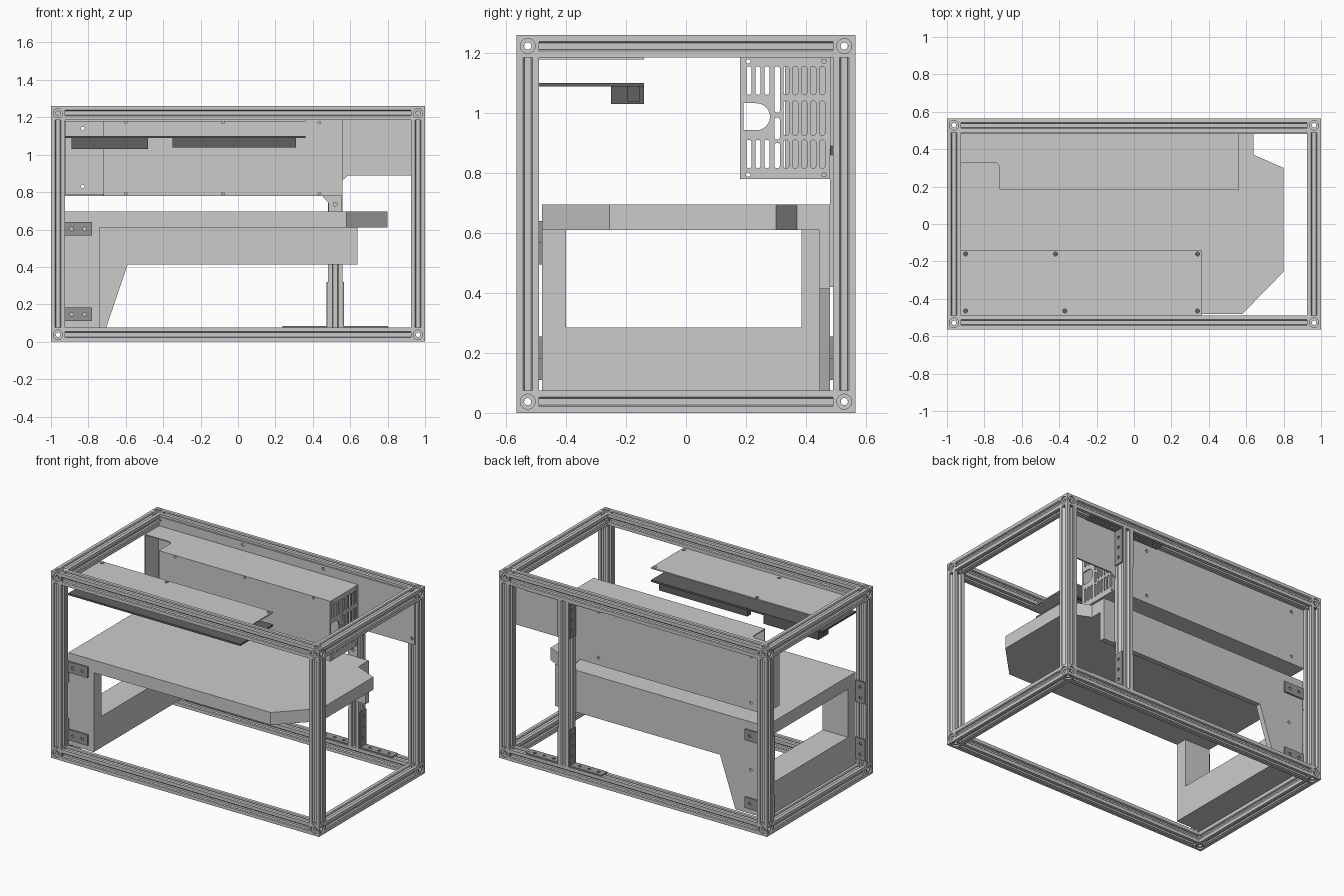
import bpy, bmesh
from math import sin, cos, pi
from mathutils import Vector

if "Cube" in bpy.data.objects:
    bpy.data.objects.remove(bpy.data.objects["Cube"])

def material(name, g):
    m = bpy.data.materials.new(name)
    m.diffuse_color = (g, g, g, 1)
    m.use_nodes = True
    m.node_tree.nodes["Principled BSDF"].inputs["Base Color"].default_value = m.diffuse_color
    return m

DARK = material("dark_grey", 0.12)
METAL = material("bracket_grey", 0.3)

# ---- helpers: 2D outline with holes, extruded along an axis ----
def arc(u, v, r, a0, a1, n):
    return [(u + r * cos(a0 + (a1 - a0) * i / n), v + r * sin(a0 + (a1 - a0) * i / n)) for i in range(n + 1)]

def circ(u, v, r, n=20):
    return arc(u, v, r, 0, 2 * pi, n)[:-1]

def slot(u, v0, v1, r=0.009):
    return arc(u, v1 - r, r, 0, pi, 8) + arc(u, v0 + r, r, pi, 2 * pi, 8)

def rect(u0, u1, v0, v1):
    return [(u0, v0), (u1, v0), (u1, v1), (u0, v1)]

def plate(name, axis, lo, hi, outline, holes=(), mat=None):
    cu = bpy.data.curves.new(name, 'CURVE')
    cu.dimensions, cu.fill_mode, cu.extrude = '2D', 'BOTH', (hi - lo) / 2
    for pts in [outline, *holes]:
        sp = cu.splines.new('POLY')
        sp.points.add(len(pts) - 1)
        for p, (u, v) in zip(sp.points, pts):
            p.co = (u, v, 0, 1)
        sp.use_cyclic_u = True
    tmp = bpy.data.objects.new(name + "_curve", cu)
    bpy.context.collection.objects.link(tmp)
    dg = bpy.context.evaluated_depsgraph_get()
    me = bpy.data.meshes.new_from_object(tmp.evaluated_get(dg))
    bpy.data.objects.remove(tmp)
    bm = bmesh.new()
    bm.from_mesh(me)
    bmesh.ops.remove_doubles(bm, verts=bm.verts, dist=1e-5)
    for vt in bm.verts:
        u, v, w = vt.co
        w += (lo + hi) / 2
        vt.co = {'x': (w, u, v), 'y': (u, w, v), 'z': (u, v, w)}[axis]
    bmesh.ops.recalc_face_normals(bm, faces=bm.faces)
    bm.to_mesh(me)
    bm.free()
    for p in me.polygons:
        p.use_smooth = False
    me.materials.clear()
    if mat:
        me.materials.append(mat)
    ob = bpy.data.objects.new(name, me)
    bpy.context.collection.objects.link(ob)
    return ob

# ---- slotted frame bars ----
X, Y, Z, H = 1.0, 0.565, 1.26, 0.0375
SIDE = [(H, -H), (H, -.016), (.032, -.011), (.03, -.011), (.03, -.02), (.024, -.02), (.015, -.011),
        (.015, .011), (.024, .02), (.03, .02), (.03, .011), (.032, .011), (H, .016)]

def bar(name, axis, lo, hi, u, v):
    pts, ring = SIDE, []
    for _ in range(4):
        ring += [(a + u, b + v) for a, b in pts]
        pts = [(-b, a) for a, b in pts]
    plate(name, axis, lo, hi, ring, [circ(u, v, .012, 16)])

T = 2 * H
zs = {"bottom": H, "top": Z - H}
ys = {"front": H - Y, "back": Y - H}
xs = {"left": H - X, "right": X - H}
for yn, y in ys.items():
    for zn, z in zs.items():
        bar(f"{yn}_{zn}_bar", 'x', T - X, X - T, y, z)
    for xn, x in xs.items():
        bar(f"{yn}_{xn}_post", 'z', T, Z - T, x, y)
for xn, x in xs.items():
    for zn, z in zs.items():
        bar(f"{xn}_{zn}_bar", 'y', T - Y, Y - T, x, z)
bar("back_middle_post", 'z', T, Z - T, .52, Y - H)

# ---- corner cubes with counterbored holes, one mesh shared ----
bpy.ops.mesh.primitive_cube_add(size=T)
cube = bpy.context.object
cutters = []
for ax, rot in enumerate([(0, pi / 2, 0), (pi / 2, 0, 0), (0, 0, 0)]):
    for r, d, off in [(.012, .1, 0), (.025, .02, H), (.025, .02, -H)]:
        loc = [0, 0, 0]
        loc[ax] = off
        bpy.ops.mesh.primitive_cylinder_add(vertices=24, radius=r, depth=d, location=loc, rotation=rot)
        c = bpy.context.object
        c.hide_render = True
        cutters.append(c)
        m = cube.modifiers.new("bore", 'BOOLEAN')
        m.operation, m.object, m.solver = 'DIFFERENCE', c, 'EXACT'
corner = bpy.data.meshes.new_from_object(cube.evaluated_get(bpy.context.evaluated_depsgraph_get()))
for o in cutters + [cube]:
    bpy.data.objects.remove(o)
for xn, x in xs.items():
    for yn, y in ys.items():
        for zn, z in zs.items():
            ob = bpy.data.objects.new(f"corner_{xn}_{yn}_{zn}", corner)
            ob.location = (x, y, z)
            bpy.context.collection.objects.link(ob)

# ---- angle brackets on the middle post ----
for s in (-1, 1):
    e = .52 + s * H
    for zn, z, d in (("lower", T, 1), ("upper", Z - T, -1)):
        hu = [circ(.5275, z + d * k, .01, 12) for k in (.06, .13, .2)]
        plate(f"{zn}_bracket_upright", 'x', min(e, e + s * .008), max(e, e + s * .008),
              rect(.495, .56, *sorted((z, z + d * .245))), hu, METAL)
        hf = [circ(e + s * k, .5275, .01, 12) for k in (.06, .13, .2)]
        plate(f"{zn}_bracket_foot", 'z', min(z, z + d * .008), max(z, z + d * .008),
              rect(*sorted((e, e + s * .245)), .495, .56), hf, METAL)

# ---- flat L corner plates holding the stand to the left posts ----
for n, y in (("front", -.49), ("back", .48)):
    for zn, z, d in (("upper", .64, -1), ("lower", .11, 1)):
        pts = [(-1, z), (-.78, z), (-.78, z + d * .073), (-.926, z + d * .073), (-.926, z + d * .145), (-1, z + d * .145)]
        hs = [circ(px, z + d * .037, .01, 12) for px in (-.963, -.89, -.82)] + [circ(-.963, z + d * .11, .01, 12)]
        plate(f"{n}_{zn}_corner_plate", 'y', y, y + .01, pts, hs, METAL)

# ---- back mounting panel ----
panel = [(-.98, .78), (.45, .78), (.485, .74), (.485, .42), (.555, .42), (.555, .86), (.59, .89),
         (.98, .89), (.98, 1.245), (-.98, 1.245)]
ph = [circ(x, 1.222, .01, 12) for x in (-.92, -.3, .3, .92)]
ph += [circ(x, z, .01, 12) for x in (-.83, .31) for z in (.83, 1.14)] + [circ(.52, .735, .01, 12), circ(.963, .93, .01, 12)]
plate("back_panel", 'y', .48, .49, panel, ph)

# ---- power unit case ----
flange = [(-.93, .48), (-.93, .33)] + arc(-.75, .3, .03, pi / 2, 0, 6) + [(-.72, .185), (.56, .185), (.56, .48)]
plate("power_case_bottom", 'z', .78, .787, flange)
plate("power_case_top", 'z', 1.178, 1.185, flange)
plate("power_case_front", 'y', .185, .192, rect(-.72, .56, .78, 1.185),
      [circ(x, z, .008, 12) for x in (-.6, -.08, .435) for z in (.791, 1.174)])
plate("power_case_back", 'y', .472, .48, rect(-.93, .56, .78, 1.185),
      [circ(-.83, z, .017) for z in (.83, 1.14)] + [circ(x, z, .007, 10) for x in (-.775, -.735) for z in (.865, 1.11)])
plate("power_case_left_end", 'x', -.93, -.922, rect(.33, .48, .78, 1.185))
vents = [slot(y, a, b) for y in (.21, .24, .27) for a, b in ((.815, .91), (1.06, 1.155))]
vents += [slot(.304, a, b) for a, b in ((.815, .9), (.91, .985), (1.0, 1.155))]
vents += [slot(.334 + .03 * i, a, b) for i in range(5) for a, b in ((.815, .91), (.925, 1.04), (1.06, 1.155))]
vents.append([(.192, .942), (.192, 1.032)] + arc(.235, .987, .045, pi / 2, -pi / 2, 12))
vents += [circ(y, z, .008, 12) for y in (.207, .46) for z in (.793, 1.172)]
plate("power_case_vent_end", 'x', .552, .56, rect(.18, .48, .78, 1.185), vents)

# ---- top plate, board and its blocks ----
plate("top_plate", 'z', 1.177, 1.185, rect(-.925, .36, -.55, -.14),
      [circ(x, -.16, .011, 14) for x in (-.9, -.42, .34)] + [circ(x, -.465, .011, 14) for x in (-.9, -.37, .34)])
plate("board", 'z', 1.088, 1.1, rect(-.925, .36, -.49, -.14), mat=DARK)
plate("board_block_left", 'z', 1.03, 1.088, rect(-.89, -.48, -.25, -.14), mat=DARK)
plate("board_block_right", 'z', 1.038, 1.088, rect(-.35, .31, -.195, -.155), mat=DARK)

# ---- platform and stand ----
plate("platform", 'z', .61, .695, [(-.93, -.48), (.58, -.48), (.8, -.255), (.8, .3), (.64, .37), (.64, .48), (-.93, .48)])
plate("stand_frame", 'x', -.93, -.74, [(-.48, .075), (.445, .075), (.445, .61), (.385, .61), (.385, .285),
                                       (-.4, .285), (-.4, .61), (-.48, .61)])
plate("stand_back_skirt", 'y', .445, .48, [(-.93, .075), (-.705, .075), (-.59, .413), (.64, .413), (.64, .61), (-.93, .61)],
      [circ(-.82, .37, .01, 12)])
